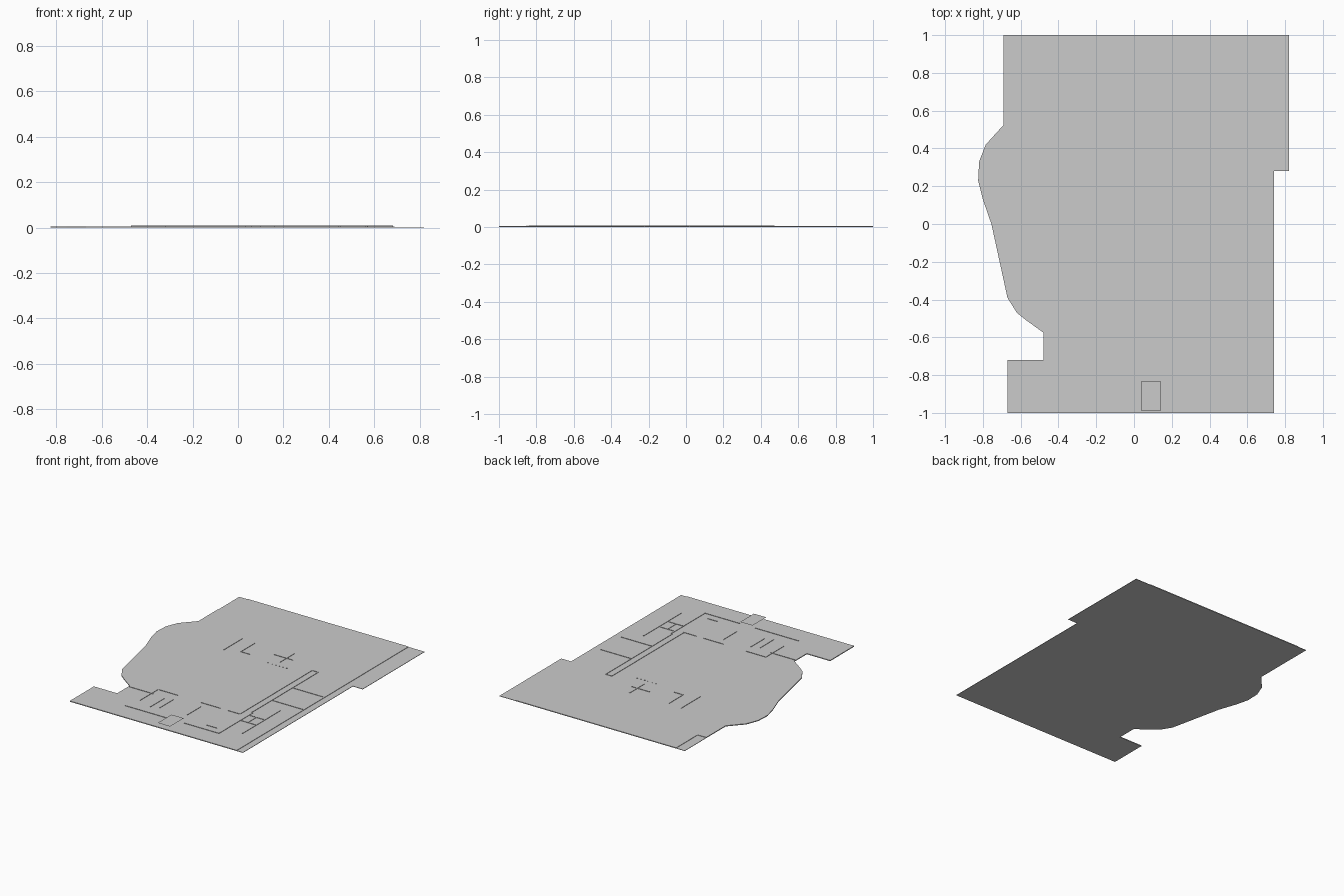
import bpy, bmesh

if "Cube" in bpy.data.objects:
    bpy.data.objects.remove(bpy.data.objects["Cube"])

TOP, LOW = 0.006, 0.003      # main floor and lower paving heights
WALL_H, WALL_T = 0.003, 0.004


def finish(bm, name):
    mesh = bpy.data.meshes.new(name)
    bm.to_mesh(mesh)
    bm.free()
    ob = bpy.data.objects.new(name, mesh)
    bpy.context.collection.objects.link(ob)
    return ob


def slab(name, outline, height, z=0.0):
    """Flat polygon, extruded upwards when height is above zero."""
    bm = bmesh.new()
    face = bm.faces.new([bm.verts.new((x, y, z)) for x, y in outline])
    if height:
        ext = bmesh.ops.extrude_face_region(bm, geom=[face])
        top = [g for g in ext["geom"] if isinstance(g, bmesh.types.BMVert)]
        bmesh.ops.translate(bm, verts=top, vec=(0, 0, height))
        bmesh.ops.recalc_face_normals(bm, faces=bm.faces)
    return finish(bm, name)


def walls(name, runs):
    """Low ridges standing on the main floor, given as x0, y0, x1, y1."""
    bm = bmesh.new()
    for x0, y0, x1, y1 in runs:
        vs = bmesh.ops.create_cube(bm, size=1)["verts"]
        bmesh.ops.scale(bm, verts=vs, vec=(abs(x1 - x0) + WALL_T, abs(y1 - y0) + WALL_T, WALL_H))
        bmesh.ops.translate(bm, verts=vs, vec=((x0 + x1) / 2, (y0 + y1) / 2, TOP + WALL_H / 2))
    return finish(bm, name)


# main floor with the curved left side
slab("main_floor", [
    (-.62, 1), (.69, 1), (.69, -1), (-.67, -1), (-.67, -.72), (-.48, -.72),
    (-.48, -.575), (-.57, -.51), (-.62, -.47), (-.67, -.39), (-.755, 0),
    (-.80, .13), (-.825, .23), (-.82, .33), (-.785, .42), (-.69, .525),
    (-.69, .75), (-.62, .75)], TOP)

# lower paving along the right edge and in the back left corner
slab("side_paving", [(.69, -1), (.74, -1), (.74, .28), (.82, .28), (.82, 1), (.69, 1)], LOW)
slab("corner_paving", [(-.69, .75), (-.62, .75), (-.62, 1), (-.69, 1)], LOW)

# entrance canopy, a single sheet
slab("entrance_canopy", [(.04, -.99), (.14, -.99), (.14, -.83), (.04, -.83)], 0, 0.03)

# front facade
walls("front_walls", [(-.32, -.85, .03, -.85), (.16, -.85, .44, -.85), (.30, -.79, .38, -.79)])

# small rooms at the front left
walls("left_rooms", [
    (-.47, -.59, -.28, -.59), (-.29, -.72, -.29, -.515), (-.28, -.515, -.13, -.515),
    (-.175, -.77, -.175, -.61), (-.115, -.75, -.115, -.59),
    (.10, -.73, .10, -.58), (.06, -.52, .22, -.52), (.28, -.52, .38, -.52)])

# long corridor
walls("corridor_walls", [
    (.38, -.51, .38, .32), (.43, -.45, .43, .32), (.38, .32, .43, .32), (.44, -.84, .44, -.46)])

# rooms on the right
walls("right_rooms", [
    (.44, .02, .68, .02), (.44, -.22, .68, -.22), (.57, -.76, .57, -.32),
    (.45, -.50, .56, -.50), (.45, -.60, .56, -.60), (.50, -.60, .50, -.50)])

# free-standing partitions and a row of posts in the hall
walls("hall_partitions", [
    (-.29, .25, -.29, .47), (-.18, .29, -.18, .45), (-.175, .29, -.11, .29),
    (.03, .38, .18, .38), (.13, .30, .13, .47)])
walls("hall_posts", [(.07 + i * .03, .25, .07 + i * .03 + .004, .25) for i in range(6)])
